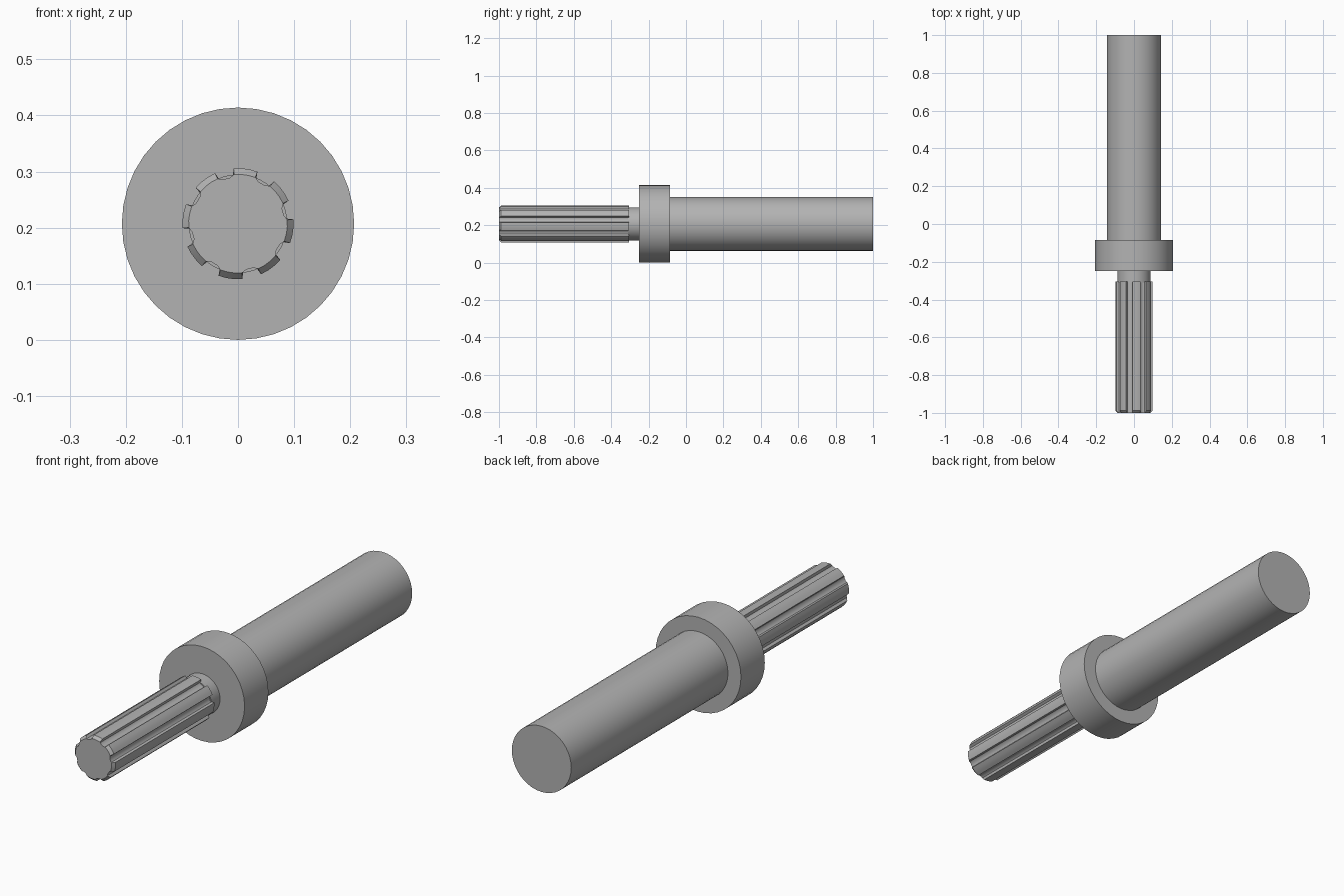
import bpy
import bmesh
from math import sin, cos, pi, radians

cube = bpy.data.objects.get("Cube")
if cube:
    bpy.data.objects.remove(cube)

AXIS_Z = 0.207
TEETH = 8

# One plain steel grey for every part
steel = bpy.data.materials.new("steel_grey")
steel.use_nodes = True
GREY = (0.45, 0.45, 0.45, 1)
steel.diffuse_color = GREY
steel.node_tree.nodes["Principled BSDF"].inputs["Base Color"].default_value = GREY


def loft(name, sections):
    """Skin capped rings lying across y; each section is (y, [(radius, angle)])."""
    bm = bmesh.new()
    rings = [[bm.verts.new((r * cos(a), y, AXIS_Z + r * sin(a))) for r, a in ring]
             for y, ring in sections]
    count = len(rings[0])
    for near, far in zip(rings, rings[1:]):
        for i in range(count):
            j = (i + 1) % count
            bm.faces.new((near[i], near[j], far[j], far[i]))
    bm.faces.new(rings[0])
    bm.faces.new(rings[-1])
    bmesh.ops.recalc_face_normals(bm, faces=bm.faces)
    mesh = bpy.data.meshes.new(name)
    bm.to_mesh(mesh)
    bm.free()
    mesh.materials.append(steel)
    obj = bpy.data.objects.new(name, mesh)
    bpy.context.collection.objects.link(obj)
    bpy.ops.object.select_all(action="DESELECT")
    obj.select_set(True)
    bpy.context.view_layer.objects.active = obj
    bpy.ops.object.shade_smooth_by_angle(angle=radians(30))
    return obj


def circle(radius, sides=40):
    return [(radius, 2 * pi * i / sides) for i in range(sides)]


def cylinder(name, radius, y0, y1):
    return loft(name, [(y0, circle(radius)), (y1, circle(radius))])


def spline_ring(limit):
    """Toothed outline, with the tooth tips cut down to the limit radius."""
    tooth = [(0.087, -14), (0.099, -12.5), (0.099, -4), (0.099, 4), (0.099, 12.5),
             (0.087, 14), (0.083, 18), (0.083, 22.5), (0.083, 27)]
    return [(min(r, limit), radians(a - 8 + 360 / TEETH * k))
            for k in range(TEETH) for r, a in tooth]


# Plain shaft, collar and the short neck in front of it
cylinder("shaft", 0.144, -0.085, 1)
cylinder("collar", 0.207, -0.25, -0.085)
cylinder("neck", 0.088, -0.31, -0.25)

# Splined end with chamfered tooth tips
loft("splined_end", [(-1, spline_ring(0.088)), (-0.988, spline_ring(0.099)),
                     (-0.305, spline_ring(0.099))])
